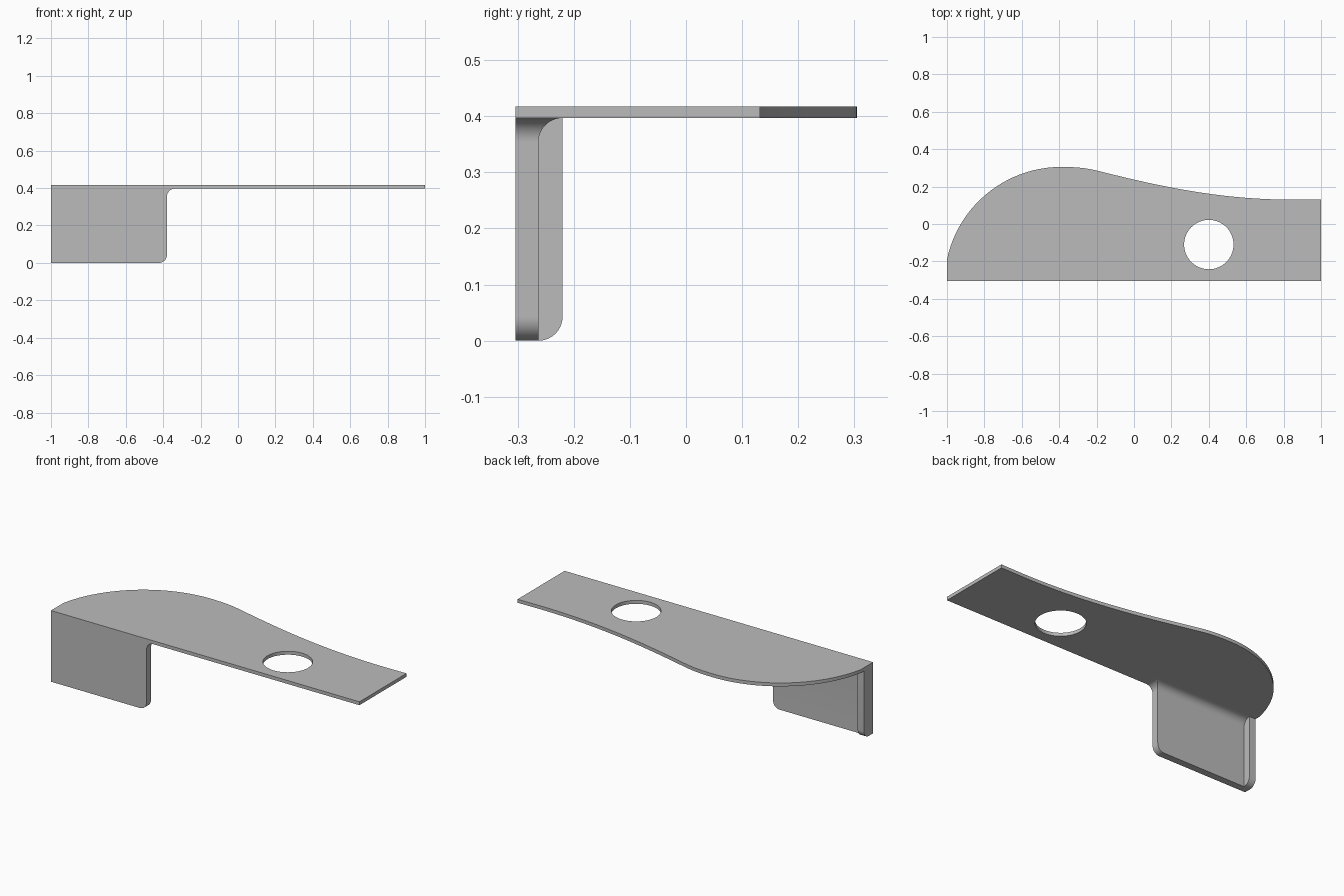
import bpy, bmesh, math
from mathutils import Vector
from mathutils.geometry import interpolate_bezier

if "Cube" in bpy.data.objects:
    bpy.data.objects.remove(bpy.data.objects["Cube"])

steel = bpy.data.materials.new("plain grey")
steel.use_nodes = True
grey = (0.5, 0.5, 0.5, 1)
steel.diffuse_color = grey
steel.node_tree.nodes["Principled BSDF"].inputs["Base Color"].default_value = grey

FRONT, LEFT = -0.304, -1.0
TOP, UNDER = 0.417, 0.397
WALL, FILLET = 0.041, 0.043


def make_object(name, bm):
    bmesh.ops.recalc_face_normals(bm, faces=bm.faces)
    mesh = bpy.data.meshes.new(name)
    bm.to_mesh(mesh)
    bm.free()
    obj = bpy.data.objects.new(name, mesh)
    bpy.context.collection.objects.link(obj)
    mesh.materials.append(steel)
    return obj


def activate(obj):
    bpy.ops.object.select_all(action="DESELECT")
    obj.select_set(True)
    bpy.context.view_layer.objects.active = obj


def prism(name, outline, low, high):
    bm = bmesh.new()
    face = bm.faces.new([bm.verts.new((x, y, low)) for x, y in outline])
    moved = bmesh.ops.extrude_face_region(bm, geom=[face])["geom"]
    verts = [v for v in moved if isinstance(v, bmesh.types.BMVert)]
    bmesh.ops.translate(bm, verts=verts, vec=(0, 0, high - low))
    return make_object(name, bm)


# Top plate: straight front edge, flowing rear edge
rear_curve = [
    ((-1, -0.19), (-0.94, 0.098), (-0.684, 0.305), (-0.39, 0.305)),
    ((-0.39, 0.305), (-0.30, 0.305), (-0.25, 0.2985), (-0.18, 0.281)),
    ((-0.18, 0.281), (0.12, 0.206), (0.45, 0.13), (0.85, 0.13)),
]
outline = [(1, FRONT), (LEFT, FRONT)]
for segment in rear_curve:
    points = interpolate_bezier(*[Vector(p) for p in segment], 24)
    outline += [(p.x, p.y) for p in points[:-1]]
outline += [(0.85, 0.13), (1, 0.132)]
plate = prism("top_plate", outline, UNDER, TOP)

# Round hole through the plate
circle = [(0.4 + 0.132 * math.cos(a), -0.11 + 0.132 * math.sin(a))
          for a in (math.tau * i / 64 for i in range(64))]
cutter = prism("hole_cutter", circle, UNDER - 0.1, TOP + 0.1)
cutter.hide_render = True
cut = plate.modifiers.new("hole", "BOOLEAN")
cut.operation, cut.solver, cut.object = "DIFFERENCE", "EXACT", cutter
activate(plate)
bpy.ops.object.modifier_apply(modifier=cut.name)
bpy.data.objects.remove(cutter)


# Wall with an end flange, lofted upward through L-shaped sections
def inset(distance, radius):
    """Gap left by a quarter round at a distance from its end."""
    d = max(0, radius - distance)
    return radius - math.sqrt(max(0, radius * radius - d * d))


def section(z):
    below, above = z, UNDER - z
    edge = -0.38 - inset(below, FILLET) + inset(above, FILLET)
    back = FRONT + WALL + inset(above, FILLET)
    lip = FRONT + WALL + FILLET - inset(below, FILLET)
    inner = LEFT + WALL
    return [(LEFT, FRONT), (edge, FRONT), (edge, back),
            (inner, back), (inner, lip), (LEFT, lip)]


STEPS = 10
rise = [FILLET * (1 - math.cos(math.pi / 2 * i / STEPS)) for i in range(STEPS + 1)]
levels = rise + [UNDER - z for z in reversed(rise)]
bm = bmesh.new()
rings = [[bm.verts.new((x, y, z)) for x, y in section(z)] for z in levels]
for low, high in zip(rings, rings[1:]):
    for i in range(len(low)):
        j = (i + 1) % len(low)
        bm.faces.new((low[i], low[j], high[j], high[i]))
bm.faces.new(rings[0])
bm.faces.new(rings[-1])
bmesh.ops.remove_doubles(bm, verts=bm.verts, dist=0.00001)
wall = make_object("front_wall", bm)

for obj in (plate, wall):
    activate(obj)
    bpy.ops.object.shade_smooth_by_angle(angle=math.radians(30))
